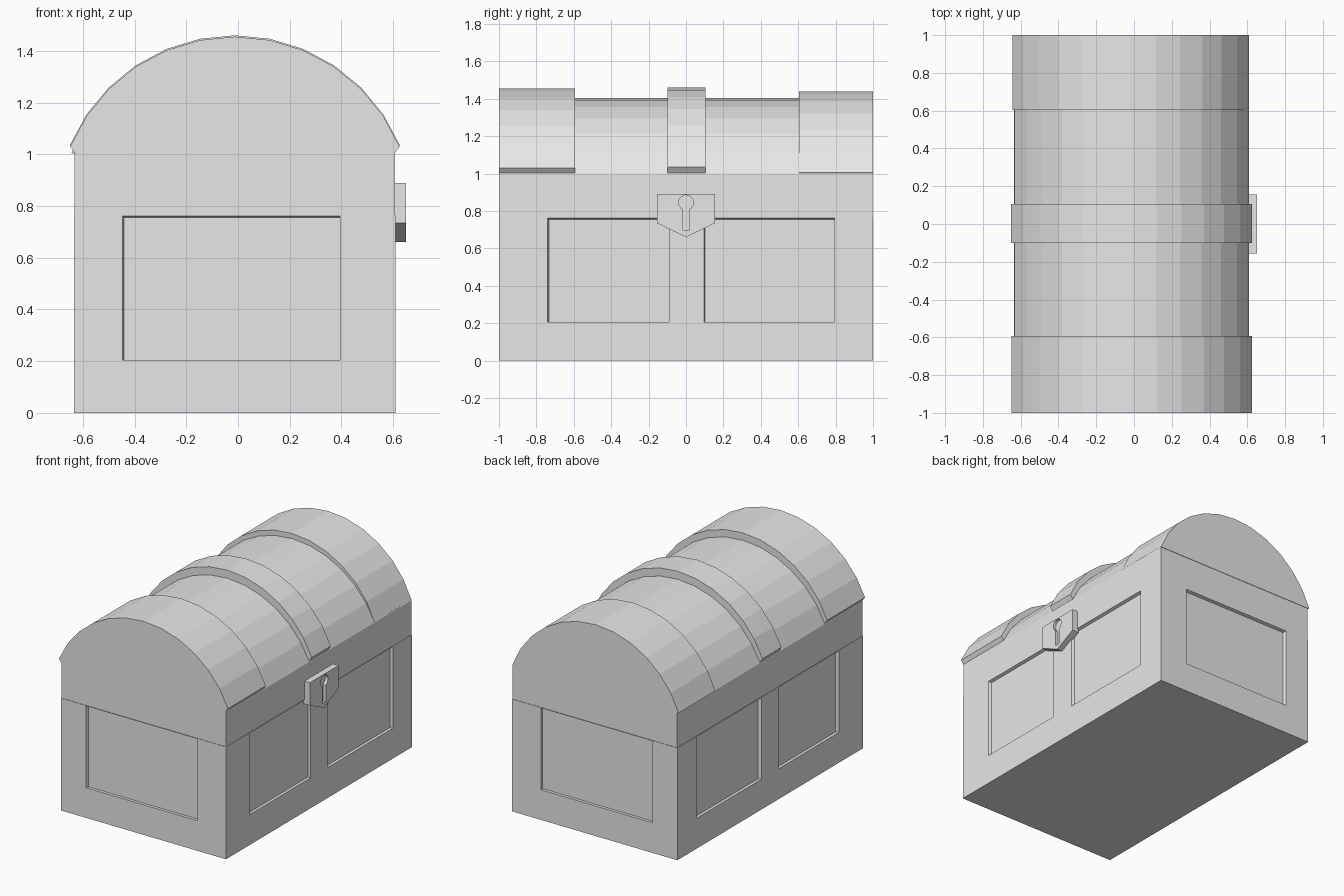
import bpy, bmesh, math
from mathutils import Vector

if "Cube" in bpy.data.objects:
    bpy.data.objects.remove(bpy.data.objects["Cube"], do_unlink=True)

GREY = (0.8, 0.8, 0.8, 1)
mat = bpy.data.materials.new("plain_grey")
mat.use_nodes = True
mat.diffuse_color = GREY
mat.node_tree.nodes["Principled BSDF"].inputs["Base Color"].default_value = GREY


def loft(name, start, end):
    """Closed solid between two matching loops of 3D points."""
    bm = bmesh.new()
    a = [bm.verts.new(p) for p in start]
    b = [bm.verts.new(p) for p in end]
    bm.faces.new(a)
    bm.faces.new(b[::-1])
    for i in range(len(a)):
        j = (i + 1) % len(a)
        bm.faces.new((a[j], a[i], b[i], b[j]))
    bmesh.ops.recalc_face_normals(bm, faces=bm.faces)
    mesh = bpy.data.meshes.new(name)
    bm.to_mesh(mesh)
    bm.free()
    mesh.materials.append(mat)
    ob = bpy.data.objects.new(name, mesh)
    bpy.context.collection.objects.link(ob)
    return ob


def cut(ob, cutter):
    """Subtract the cutter, then discard it."""
    cutter.hide_render = True
    mod = ob.modifiers.new("cut", "BOOLEAN")
    mod.operation = "DIFFERENCE"
    mod.solver = "EXACT"
    mod.object = cutter
    bpy.context.view_layer.objects.active = ob
    bpy.ops.object.modifier_apply(modifier=mod.name)
    bpy.data.objects.remove(cutter, do_unlink=True)


def arc(cx, half, spring, top, steps=12):
    """Faceted circular arch from left to right as (x, z)."""
    sag = top - spring
    r = (half * half + sag * sag) / (2 * sag)
    cz = top - r
    reach = math.atan2(half, spring - cz)
    angles = [reach * (2 * i / steps - 1) for i in range(steps + 1)]
    return [(cx + r * math.sin(t), cz + r * math.cos(t)) for t in angles]


def along_y(profile, y):
    return [Vector((x, y, z)) for x, z in profile]


def along_x(profile, x):
    return [Vector((x, y, z)) for y, z in profile]


def rect(u0, u1, v0, v1, inset=0.0):
    return [(u0 + inset, v0), (u1, v0), (u1, v1 - inset), (u0 + inset, v1 - inset)]


# Lower box
LEFT, RIGHT, SEAM, SPRING = -0.635, 0.61, 0.765, 1.0
box = rect(LEFT, RIGHT, 0, SEAM)
body = loft("chest_body", along_y(box, -1), along_y(box, 1))

# Recessed panels on the ends and two on each long side
DEPTH, SLOPE, PAST = 0.02, 0.007, 0.05
end_panel = (-0.447, 0.394, 0.205, 0.762)
for s in (-1, 1):
    cut(body, loft("end_panel_cutter",
                   along_y(rect(*end_panel, SLOPE), s * (1 - DEPTH)),
                   along_y(rect(*end_panel), s * (1 + 0.001))))
    wall = RIGHT if s > 0 else LEFT
    for y0, y1 in ((-0.74, -0.09), (0.095, 0.795)):
        side = (y0, y1, 0.207, 0.762)
        cut(body, loft("side_panel_cutter",
                       along_x(rect(*side, SLOPE), wall - s * DEPTH),
                       along_x(rect(*side), wall + s * 0.001)))

# Domed lid with short upright walls
CX = -0.012
lid_profile = [(-0.632, SEAM)] + arc(CX, 0.62, SPRING, 1.405) + [(0.608, SEAM)]
loft("domed_lid", along_y(lid_profile, -0.997), along_y(lid_profile, 0.997))


# Raised bands over the lid
def band(name, y0, y1, cx, half, spring, top):
    lip = [(CX + 0.615, SPRING), (CX - 0.615, SPRING)]
    profile = arc(cx, half, spring, top) + lip
    loft(name, along_y(profile, y0), along_y(profile, y1))


band("front_band", -1, -0.593, CX, 0.637, 1.03, 1.455)
band("middle_band", -0.1, 0.105, CX, 0.638, 1.035, 1.46)
band("back_band", 0.603, 1, CX - 0.007, 0.625, 1.005, 1.44)

# Pointed lock plate with a sunken keyhole
plate = [(-0.155, 0.89), (-0.155, 0.735), (0, 0.66), (0.155, 0.735), (0.155, 0.89)]
lock = loft("lock_plate", along_x(plate, 0.6), along_x(plate, 0.65))
hole = []
for i in range(15):
    t = math.radians(-65 + 310 * i / 14)
    hole.append((0.04 * math.cos(t), 0.845 + 0.04 * math.sin(t)))
hole += [(-0.017, 0.695), (0.017, 0.695)]
cut(lock, loft("keyhole_cutter", along_x(hole, 0.63), along_x(hole, 0.65 + PAST)))
